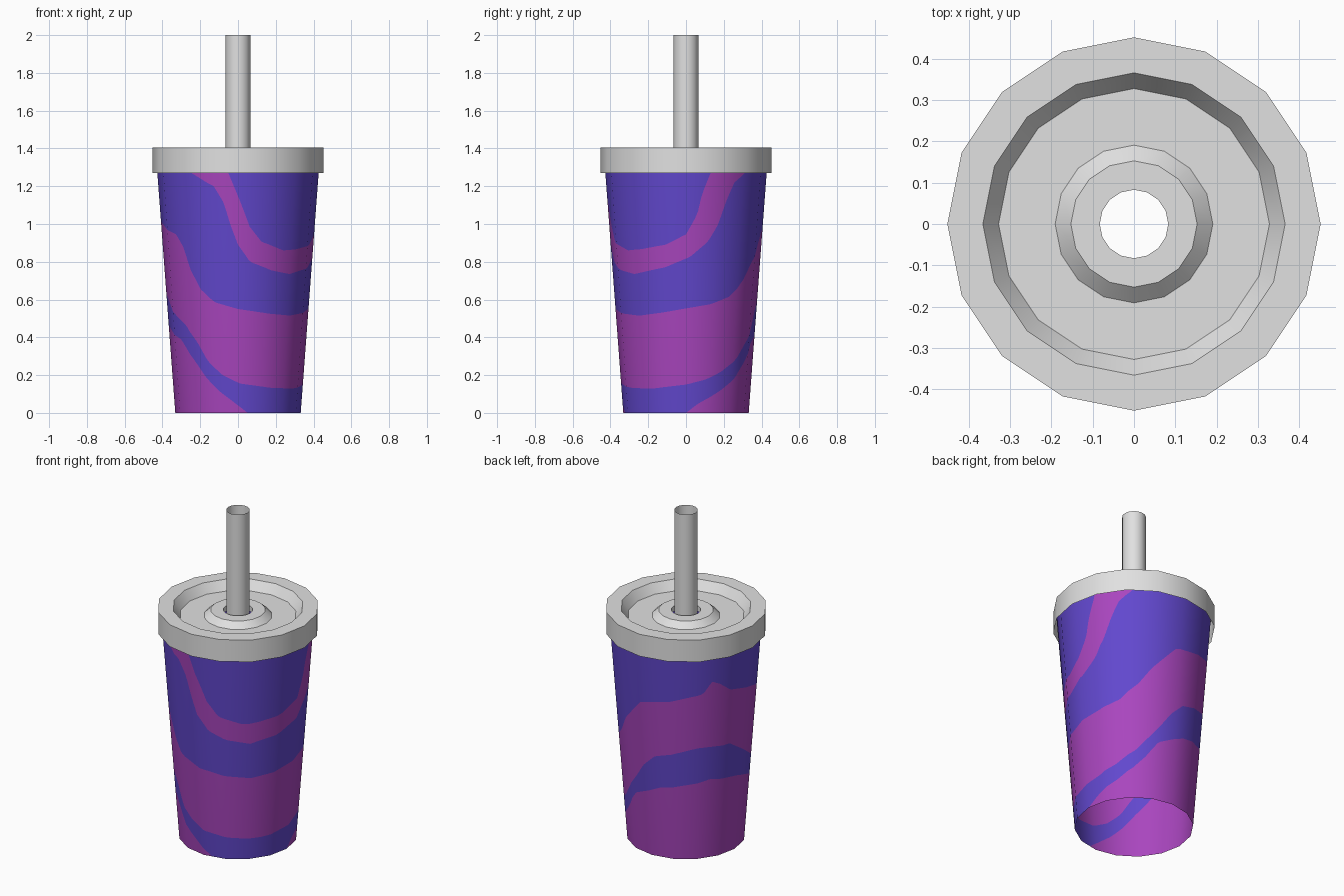
import bpy, bmesh, math
from mathutils import Vector

if "Cube" in bpy.data.objects:
    bpy.data.objects.remove(bpy.data.objects["Cube"])

SIDES = 16
CUP_TOP = 1.39


def material(name, rgb):
    m = bpy.data.materials.new(name)
    m.diffuse_color = (*rgb, 1)
    m.use_nodes = True
    m.node_tree.nodes["Principled BSDF"].inputs["Base Color"].default_value = m.diffuse_color
    return m


BLUE = material("violet_blue", (0.122, 0.065, 0.62))
MAGENTA = material("magenta", (0.40, 0.061, 0.52))
GREY = material("light_grey", (0.75, 0.75, 0.75))


def finish(bm, name, mats):
    me = bpy.data.meshes.new(name)
    bm.to_mesh(me)
    bm.free()
    for m in mats:
        me.materials.append(m)
    for p in me.polygons:
        p.use_smooth = True
    ob = bpy.data.objects.new(name, me)
    bpy.context.collection.objects.link(ob)
    return ob


def lathe(name, profile, mat):
    """Revolve (radius, z) points listed from the outside bottom upward."""
    bm = bmesh.new()
    rings = []
    for r, z in profile:
        rings.append([bm.verts.new((r * math.cos(a), r * math.sin(a), z))
                      for a in (math.tau * j / SIDES for j in range(SIDES))])
    for lo, hi in zip(rings, rings[1:]):
        for j in range(SIDES):
            k = (j + 1) % SIDES
            bm.faces.new((lo[j], lo[k], hi[k], hi[j]))
    ob = finish(bm, name, [mat])
    ob.data.set_sharp_from_angle(angle=math.radians(30))
    return ob


# Lid with recessed top and raised straw collar; open straw tube
lathe("lid", [(0.452, 1.27), (0.452, 1.405), (0.366, 1.405), (0.328, 1.35),
              (0.191, 1.35), (0.153, 1.385), (0.083, 1.385), (0.083, 1.35)], GREY)
lathe("straw", [(0.066, 1.30), (0.066, 2.0)], GREY)

# Swirl edges: (degrees from the front towards the right, height)
EDGE_E = [(-75, .43), (-58, .39), (-44, .30), (-30, .19), (-16, .11), (0, .04),
          (9, 0), (90, 0), (101, .048), (124, .122), (139, .186), (151, .26),
          (163, .36), (191, .44), (237, .497), (268, .468), (285, .43)]
EDGE_D = [(-64, .52), (-48, .457), (-37, .37), (-28, .28), (-14, .20), (2, .155),
          (30, .133), (58, .128), (90, .15), (107, .175), (123, .218), (141, .293),
          (155, .39), (165, .47), (175, .56), (187, .634), (225, .706),
          (255, .696), (275, .61), (296, .52)]
EDGE_C = [(-56, .945), (-46, .87), (-41, .76), (-32, .655), (-19, .585), (0, .55),
          (27, .525), (48, .515), (69, .53), (90, .553), (110, .575), (128, .615),
          (144, .71), (154, .80), (166, .89), (176, .963), (204, 1.004),
          (229, 1.05), (236, 1.118), (243, 1.095), (253, 1.04), (268, 1.017), (304, .945)]
EDGE_B = [(-50, 1.39), (-36, 1.27), (-18, 1.2), (-10.5, 1.11), (-6, 1.0), (0, .89),
          (9.5, .80), (27, .755), (45, .735), (73, .77), (93, .825), (107, .905),
          (115, 1.0), (122, 1.13), (128, 1.22), (137, 1.27), (150, 1.39), (310, 1.39)]
EDGE_A = [(-12, 1.39), (-7, 1.27), (1, 1.13), (9, .985), (18.5, .905), (38, .86),
          (53, .867), (74, .89), (90, .945), (98.5, 1.05), (102, 1.16),
          (108, 1.27), (112, 1.39), (348, 1.39)]


def height(edge, deg):
    if deg >= edge[0][0] + 360:
        deg -= 360
    for (a0, z0), (a1, z1) in zip(edge, edge[1:]):
        if a0 <= deg <= a1:
            return z0 + (z1 - z0) * (deg - a0) / (a1 - a0)
    return edge[-1][1]


# Cup wall: open tapered 16-sided tube, cut along the swirl edges
COLS = SIDES * 10
STEP = 360 / SIDES
bm = bmesh.new()
columns = []
for c in range(COLS):
    deg = 360 * c / COLS
    a = math.radians(deg)
    flat = math.cos(math.pi / SIDES) / math.cos(math.radians(deg % STEP - STEP / 2))
    zs = [0] + [height(e, deg) for e in (EDGE_E, EDGE_D, EDGE_C, EDGE_B, EDGE_A)] + [CUP_TOP]
    col = []
    for z in zs:
        if col and z - col[-1].co.z < 1e-4:
            col.append(col[-1])
            continue
        r = (0.332 + 0.0748 * z) * flat
        col.append(bm.verts.new((r * math.sin(a), -r * math.cos(a), z)))
    columns.append(col)
for c in range(COLS):
    p, q = columns[c], columns[(c + 1) % COLS]
    for i in range(6):
        loop = list(dict.fromkeys((p[i], q[i], q[i + 1], p[i + 1])))
        if len(loop) > 2:
            f = bm.faces.new(loop)
            f.material_index = (i + 1) % 2
cup = finish(bm, "cup", [BLUE, MAGENTA])
# Round shading over the flat sides
cup.data.normals_split_custom_set_from_vertices(
    [Vector((v.co.x, v.co.y, -0.03)).normalized() for v in cup.data.vertices])
